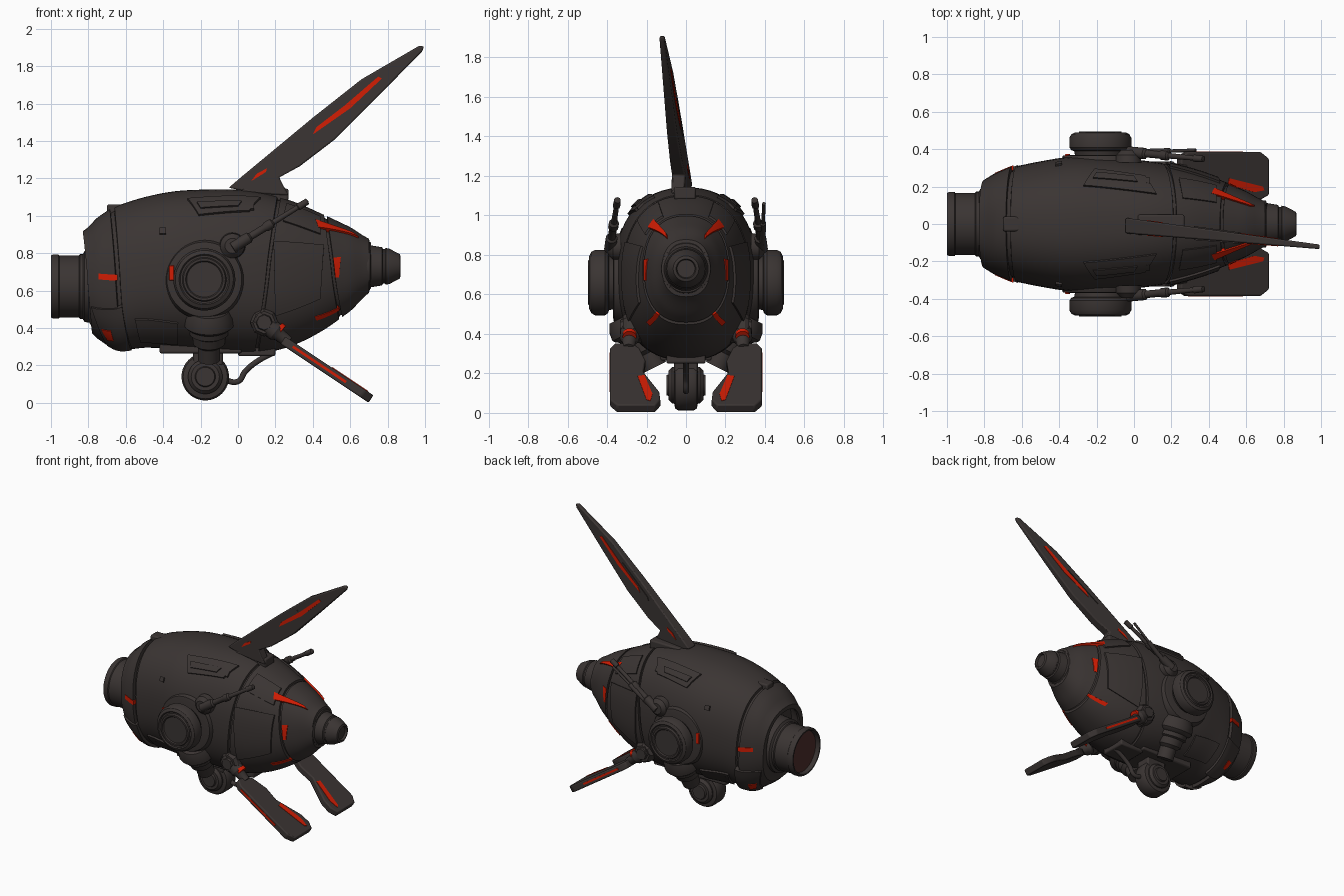
import bpy, bmesh, math
from mathutils import Vector as V

if "Cube" in bpy.data.objects:
    bpy.data.objects.remove(bpy.data.objects["Cube"])


def material(name, rgb):
    m = bpy.data.materials.new(name)
    m.diffuse_color = (*rgb, 1)
    m.use_nodes = True
    m.node_tree.nodes["Principled BSDF"].inputs["Base Color"].default_value = m.diffuse_color
    return m


DARK = material("charcoal", (0.043, 0.035, 0.033))
RED = material("signal_red", (0.64, 0.012, 0.001))
MAROON = material("dark_maroon", (0.075, 0.028, 0.025))


def skin(name, rings, mat=DARK, bevel=0, angle=32):
    """Bridge a row of closed rings and cap both ends."""
    bm = bmesh.new()
    vs = [[bm.verts.new(p) for p in r] for r in rings]
    n = len(rings[0])
    for a, b in zip(vs, vs[1:]):
        for i in range(n):
            j = (i + 1) % n
            bm.faces.new((a[i], a[j], b[j], b[i]))
    bm.faces.new(vs[0])
    bm.faces.new(vs[-1])
    bmesh.ops.remove_doubles(bm, verts=bm.verts, dist=1e-5)
    bmesh.ops.recalc_face_normals(bm, faces=bm.faces)
    me = bpy.data.meshes.new(name)
    bm.to_mesh(me)
    bm.free()
    me.materials.append(mat)
    me.shade_smooth()
    me.set_sharp_from_angle(angle=math.radians(angle))
    ob = bpy.data.objects.new(name, me)
    bpy.context.collection.objects.link(ob)
    if bevel:
        mod = ob.modifiers.new("bevel", "BEVEL")
        mod.width, mod.segments = bevel, 2
    return ob


def lathe(name, origin, axis, profile, mat=DARK, seg=40):
    """Revolve (distance, radius) pairs about an axis."""
    q = V(axis).normalized().to_track_quat('Z', 'Y')
    return skin(name, [[V(origin) + q @ V((r * math.cos(t), r * math.sin(t), d))
                        for t in (math.tau * i / seg for i in range(seg))]
                       for d, r in ((d, max(r, 0.0005)) for d, r in profile)], mat)


def rod(name, a, b, profile, mat=DARK, seg=16):
    a, b = V(a), V(b)
    L = (b - a).length
    return lathe(name, a, b - a, [(t * L, r) for t, r in profile], mat, seg)


def box(name, lo, hi, mat=DARK, bevel=0.01):
    ring = lambda z: [(lo[0], lo[1], z), (hi[0], lo[1], z), (hi[0], hi[1], z), (lo[0], hi[1], z)]
    return skin(name, [ring(lo[2]), ring(hi[2])], mat, bevel)


# Fuselage stations: x, bottom z, top z, half width
ST = [(-.83, .42, .91, .215), (-.75, .35, .985, .26), (-.64, .285, 1.055, .305), (-.5, .295, 1.10, .335),
      (-.35, .29, 1.13, .358), (-.2, .28, 1.14, .36), (0, .265, 1.14, .345), (.15, .27, 1.12, .325),
      (.3, .31, 1.075, .29), (.45, .385, 1.01, .24), (.6, .49, .94, .175), (.72, .6, .87, .115)]
POW = 0.86


def station(x):
    x = min(max(x, ST[0][0]), ST[-1][0])
    k = next(i for i in range(len(ST) - 1) if x <= ST[i + 1][0])
    p = [ST[max(0, min(len(ST) - 1, k + d))] for d in (-1, 0, 1, 2)]
    t = (x - p[1][0]) / (p[2][0] - p[1][0])
    return [0.5 * (2 * b + (c - a) * t + (2 * a - 5 * b + 4 * c - d) * t * t + (3 * b - a - 3 * c + d) * t ** 3)
            for a, b, c, d in list(zip(*p))[1:]]


def middle(zb, zt):
    return zb + (zt - zb) * 0.49


def surf(x, th, off=0, s=1):
    """Point on the fuselage; th runs from the top (0) to the bottom (pi)."""
    zb, zt, hw = station(x)
    zc = middle(zb, zt)
    c, n = math.cos(th), math.sin(th)
    h = (zt - zc if c > 0 else zc - zb) + off
    return V((x, s * math.copysign(abs(n) ** POW, n) * (hw + off), zc + math.copysign(abs(c) ** POW, c) * h))


def theta(x, z):
    zb, zt, _ = station(x)
    zc = middle(zb, zt)
    t = max(-1, min(1, (z - zc) / (zt - zc if z > zc else zc - zb)))
    return math.acos(math.copysign(abs(t) ** (1 / POW), t))


def ring(x, tilt=0, off=0, seg=64):
    return [surf(x + tilt * math.cos(t), t, off) for t in (math.tau * i / seg for i in range(seg))]


def shell(x0, k0, x1, k1, off, n=14):
    return [ring(x0 + (x1 - x0) * i / n, k0 + (k1 - k0) * i / n, off) for i in range(n + 1)]


def patch(name, quad, off, mat=DARK, n=8):
    """Plate following the fuselage on both sides; quad is four (x, z) corners seen from the side."""
    a, b, c, d = [(x, theta(x, z)) for x, z in quad]
    mix = lambda p, q, t: (p[0] + (q[0] - p[0]) * t, p[1] + (q[1] - p[1]) * t)
    for s, side in ((-1, "front"), (1, "back")):
        rings = []
        for i in range(n + 1):
            p, q = mix(a, b, i / n), mix(d, c, i / n)
            col = [mix(p, q, j / n) for j in range(n + 1)]
            rings.append([surf(x, t, off, s) for x, t in col] + [surf(x, t, -.015, s) for x, t in col[::-1]])
        skin(f"{name}_{side}", rings, mat)


# Fuselage: core with separate shells, gaps reading as seams
skin("fuselage_core", shell(-.72, 0, .71, 0, -.016, 30))
skin("nose_hood", [ring(-.69, 0, -.05), ring(-.80, 0, -.04), ring(-.805, -.02, -.028)]
     + shell(-.805, -.025, -.655, -.03, .008, 6) + [ring(-.65, -.03, -.02)])
skin("main_shell", [ring(-.632, -.03, -.02)] + shell(-.63, -.03, .15, .06, 0, 22) + [ring(.152, .06, -.02)])
skin("rear_shell", [ring(.166, .06, -.02)] + shell(.168, .06, .50, -.04, 0) + [ring(.502, -.04, -.02)])
skin("tail_shell", [ring(.515, -.04, -.02)] + shell(.517, -.04, .70, 0, 0, 8) + [ring(.705, 0, -.02)])

# Raised armour plates
patch("shoulder_plate", [(-.27, 1.085), (.12, 1.09), (.06, 1.02), (-.21, 1.00)], .012)
patch("shoulder_step", [(-.22, 1.06), (.02, 1.065), (0, 1.04), (-.2, 1.03)], .02)
patch("chin_plate", [(-.785, .52), (-.62, .52), (-.57, .30), (-.70, .325)], .02)
patch("side_plate", [(.19, .86), (.46, .84), (.44, .56), (.2, .47)], .012)
patch("rear_upper_plate", [(.26, 1.06), (.44, .99), (.44, .90), (.24, .97)], .010)
patch("belly_plate", [(-.55, .45), (-.32, .43), (-.32, .32), (-.52, .33)], .012)
for i, (x, z) in enumerate([(-.42, .93), (-.52, .44), (.05, 1.06)]):
    patch(f"latch_{i}", [(x, z), (x + .035, z), (x + .035, z - .03), (x, z - .03)], .012, n=2)
box("spine_latch", (-.70, -.04, 1.0), (-.61, .04, 1.062))

# Red lights on the fuselage
patch("tail_light", [(.415, .972), (.62, .90), (.645, .88), (.43, .932)], .012, RED)
patch("tail_side_light", [(.51, .775), (.55, .78), (.54, .67), (.52, .67)], .004, RED)
patch("tail_low_light", [(.41, .462), (.535, .51), (.545, .498), (.42, .442)], .004, RED)
patch("nose_slot_light", [(-.745, .69), (-.645, .685), (-.645, .655), (-.745, .66)], .011, RED)
patch("chin_light", [(-.73, .41), (-.68, .40), (-.665, .35), (-.70, .355)], .024, RED)

# Front nozzle with ribbed bore
lathe("nozzle", (-1, 0, .622), (1, 0, 0), [(.14, 0), (.14, .135), (.01, .15), (0, .155), (0, .165), (.012, .172),
      (.04, .172), (.045, .166), (.15, .166), (.155, .173), (.17, .173), (.18, .19), (.3, .2), (.3, 0)], seg=48)
for i in range(3):
    lathe(f"bore_ring_{i}", (-.97 + .035 * i, 0, .622), (1, 0, 0),
          [(0, .149 - .012 * i), (0, .133 - .012 * i), (.03, .128 - .012 * i), (.03, .149 - .012 * i)], MAROON)
lathe("bore_end", (-.87, 0, .622), (1, 0, 0), [(0, 0), (0, .13), (.01, .13), (.01, 0)], MAROON)

# Tail cone
lathe("tail_cone", (.66, 0, .73), (1, 0, 0), [(0, 0), (0, .13), (.045, .125), (.05, .112), (.11, .102), (.115, .092),
      (.125, .092), (.13, .098), (.15, .094), (.205, .065), (.21, .05), (.195, .045), (.195, 0)])


# Tall swept fin, leaning to the front and thinning towards the tip
def fin(name, pts, grow=0, mat=DARK, bevel=0):
    def side(s):
        out = []
        for x, z in pts:
            t = (x + .05) / 1.05
            out.append((x, -.008 - .115 * t + s * (.042 - .03 * t + grow), z))
        return out
    return skin(name, [side(-1), side(1)], mat, bevel)


fin("fin", [(-.05, 1.15), (.02, 1.21), (.40, 1.525), (.66, 1.73), (.97, 1.91), (.995, 1.905), (.985, 1.88),
            (.74, 1.63), (.52, 1.41), (.33, 1.265), (.22, 1.205), (.27, 1.11), (.1, 1.12)], bevel=.008)
fin("fin_light", [(.40, 1.435), (.42, 1.475), (.57, 1.59), (.75, 1.745), (.77, 1.735), (.60, 1.575)], .003, RED)
fin("fin_root_light", [(.07, 1.185), (.10, 1.225), (.155, 1.255), (.15, 1.235)], .003, RED)
fin("fin_rib", [(.32, 1.40), (.33, 1.425), (.56, 1.61), (.57, 1.60)], .006)
box("fin_mount", (.02, -.06, 1.08), (.27, .05, 1.145))

# Yoke, belly blocks and belly wheel
box("belly_block", (-.42, -.13, .265), (.02, .13, .36))
box("wheel_yoke", (-.24, -.06, .2), (-.08, .06, .33))
box("rear_belly_block", (0, -.1, .25), (.2, .1, .38))
lathe("belly_wheel", (-.175, -.1, .14), (0, 1, 0), [(0, 0), (0, .05), (.012, .055), (.012, .075), (.03, .092),
      (.04, .092), (.045, .118), (.06, .127), (.14, .127), (.155, .118), (.16, .092), (.17, .092),
      (.188, .075), (.188, .055), (.2, .05), (.2, 0)])

# Hose from wheel to belly
cu = bpy.data.curves.new("belly_hose", "CURVE")
cu.dimensions, cu.bevel_depth, cu.bevel_resolution = "3D", .016, 3
sp = cu.splines.new("BEZIER")
path = [(-.08, .125), (.0, .115), (.04, .17), (.10, .22), (.19, .27)]
sp.bezier_points.add(len(path) - 1)
for bp, (x, z) in zip(sp.bezier_points, path):
    bp.co = (x, 0, z)
    bp.handle_left_type = bp.handle_right_type = "AUTO"
cu.materials.append(DARK)
bpy.context.collection.objects.link(bpy.data.objects.new("belly_hose", cu))

# Parts repeated on both sides
for s, side in ((-1, "front"), (1, "back")):
    # Round side pod on its housing
    lathe(f"pod_housing_{side}", (-.18, s * .28, .66), (0, s, 0),
          [(0, 0), (0, .215), (.05, .215), (.085, .2), (.09, .175), (.09, 0)], seg=48)
    lathe(f"pod_{side}", (-.18, s * .365, .66), (0, s, 0), [(0, 0), (0, .135), (.025, .14), (.03, .155), (.045, .166),
          (.095, .166), (.115, .155), (.125, .135), (.118, .128), (.118, .118), (.13, .112), (.13, .1), (.122, .094),
          (.122, 0)], seg=48)
    y = sorted((s * .34, s * .374))
    box(f"pod_light_{side}", (-.368, y[0], .655), (-.342, y[1], .735), RED, .004)
    # Stacked joint below the pod
    lathe(f"pod_joint_{side}", (-.155, s * .29, .5), (0, -s * .5, -1), [(0, 0), (0, .11), (.04, .13), (.085, .135),
          (.1, .122), (.11, .105), (.14, .105), (.15, .09), (.2, .085), (.22, .06), (.3, .06), (.3, 0)])
    # Antenna with socket
    lathe(f"antenna_socket_{side}", (-.03, s * .33, .84), (0, s, 0), [(0, 0), (0, .07), (.04, .065), (.065, .04), (.065, 0)])
    rod(f"antenna_{side}", (-.03, s * .385, .83), (.375, s * .347, 1.08), [(0, 0), (0, .03), (.22, .03), (.24, .02),
        (.42, .02), (.44, .026), (.52, .026), (.54, .015), (.86, .013), (.87, .019), (.99, .017), (1, 0)])
    # Hinge and arm carrying the landing fin
    lathe(f"hinge_{side}", (.14, s * .22, .43), (0, s, 0), [(0, 0), (0, .075), (.08, .075), (.1, .06), (.1, .045),
          (.115, .04), (.115, 0)], seg=8)
    rod(f"arm_{side}", (.10, s * .28, .46), (.27, s * .29, .325), [(0, 0), (0, .05), (.6, .05), (.7, .036), (1, .03), (1, 0)])
    rod(f"arm_light_{side}", (.215, s * .285, .40), (.235, s * .286, .385), [(0, 0), (0, .035), (1, .035), (1, 0)], RED)

    # Landing fin: flat blade sloping down and back
    def blade(name, pts, lo, hi, mat=DARK, bevel=0):
        layer = lambda d: [(.24 + (.335 - z) * 1.5 + .555 * d, s * yy, z + .832 * d) for yy, z in pts]
        return skin(f"{name}_{side}", [layer(lo), layer(hi)], mat, bevel)
    blade("landing_fin", [(.385, .31), (.36, .335), (.27, .335), (.235, .31), (.205, .25), (.215, .19), (.135, .09),
                          (.13, .05), (.155, .021), (.35, .021), (.385, .05)], -.024, .024, bevel=.008)
    blade("landing_fin_light", [(.245, .165), (.21, .17), (.17, .075), (.18, .04), (.20, .045)], .015, .027, RED)
    blade("landing_fin_edge_light", [(.375, .30), (.388, .30), (.388, .11), (.375, .11)], -.006, .008, RED)

# Second thin aerial on the back side
rod("thin_aerial", (.05, .385, .86), (.33, .395, 1.06), [(0, 0), (0, .016), (.5, .016), (.52, .009), (1, .009), (1, 0)])
